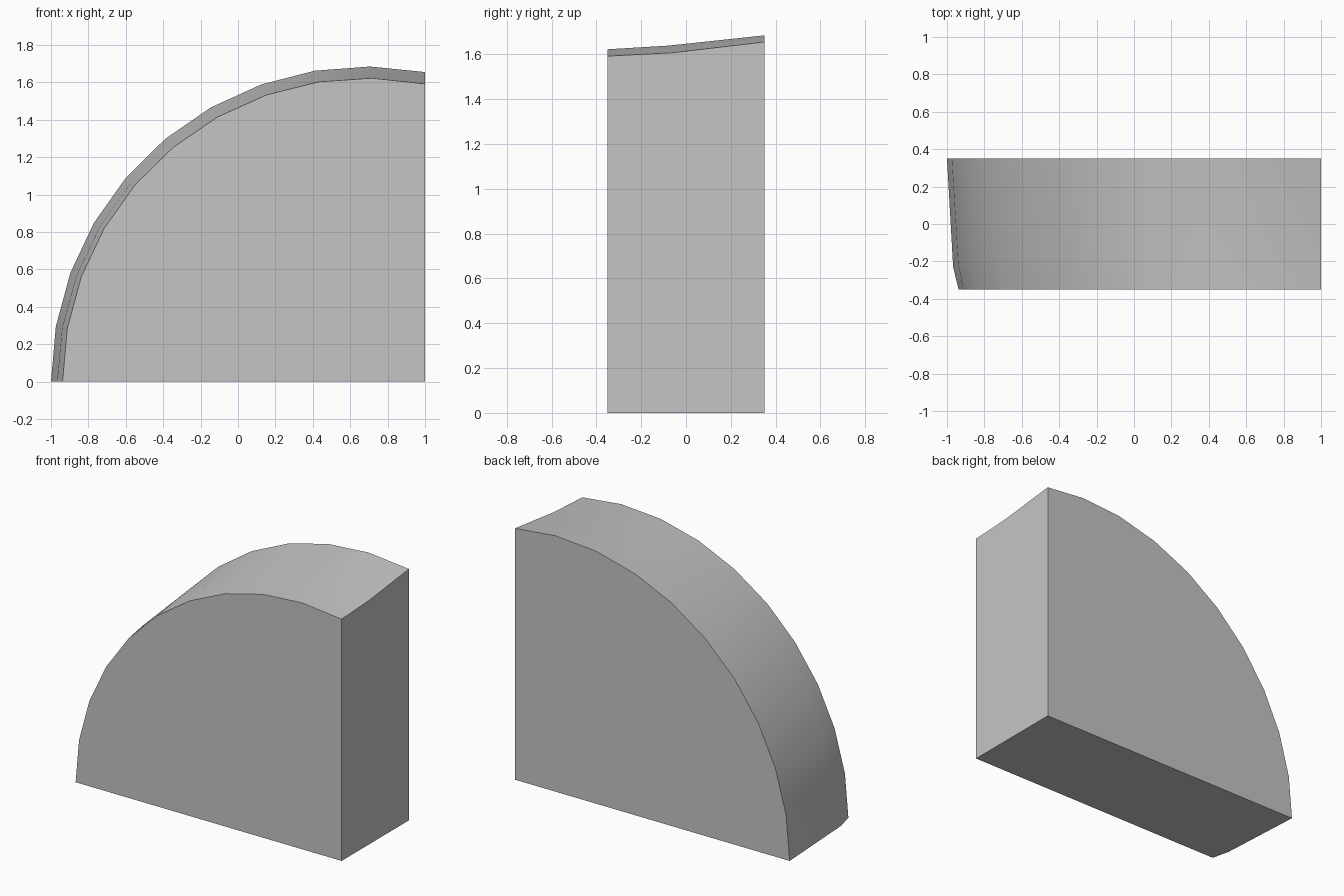
import bpy, bmesh, math

cube = bpy.data.objects.get("Cube")
if cube:
    bpy.data.objects.remove(cube, do_unlink=True)

# Arc layout: concentric rings that all stop at the flat upright face
CENTRE_X = 0.685
END_X = 1.0
HALF_DEPTH = 0.35
STEPS = 10

stone = bpy.data.materials.new("light_grey")
stone.diffuse_color = (0.56, 0.56, 0.56, 1)
stone.use_nodes = True
stone.node_tree.nodes["Principled BSDF"].inputs["Base Color"].default_value = (0.56, 0.56, 0.56, 1)


def ring(bm, r0, r1, y0, y1):
    """Arc from the ground to the upright face, blending radius and depth."""
    end_angle = math.pi / 2 + math.asin((END_X - CENTRE_X) / r1)
    verts = []
    for i in range(STEPS + 1):
        t = i / STEPS
        r = r0 + (r1 - r0) * t
        a = end_angle * t
        verts.append(bm.verts.new((CENTRE_X - r * math.cos(a), y0 + (y1 - y0) * t, r * math.sin(a))))
    return verts


bm = bmesh.new()
front = ring(bm, 1.623, 1.623, -HALF_DEPTH, -HALF_DEPTH)
crease = ring(bm, 1.652, 1.638, -0.23, -0.06)
back = ring(bm, 1.685, 1.685, HALF_DEPTH, HALF_DEPTH)

# Curved outer skin
for a, b in ((front, crease), (crease, back)):
    for i in range(STEPS):
        bm.faces.new((a[i], a[i + 1], b[i + 1], b[i]))

# Flat front, back, base and upright end
corner_f = bm.verts.new((END_X, -HALF_DEPTH, 0))
corner_b = bm.verts.new((END_X, HALF_DEPTH, 0))
bm.faces.new(front + [corner_f])
bm.faces.new(back + [corner_b])
bm.faces.new((front[0], crease[0], back[0], corner_b, corner_f))
bm.faces.new((front[-1], crease[-1], back[-1], corner_b, corner_f))
bmesh.ops.recalc_face_normals(bm, faces=bm.faces)

mesh = bpy.data.meshes.new("quarter_round_block")
bm.to_mesh(mesh)
bm.free()
mesh.materials.append(stone)
block = bpy.data.objects.new("quarter_round_block", mesh)
bpy.context.collection.objects.link(block)

# Smooth the curved skin, keep the rims sharp
bpy.ops.object.select_all(action="DESELECT")
block.select_set(True)
bpy.context.view_layer.objects.active = block
bpy.ops.object.shade_smooth_by_angle(angle=math.radians(30))
